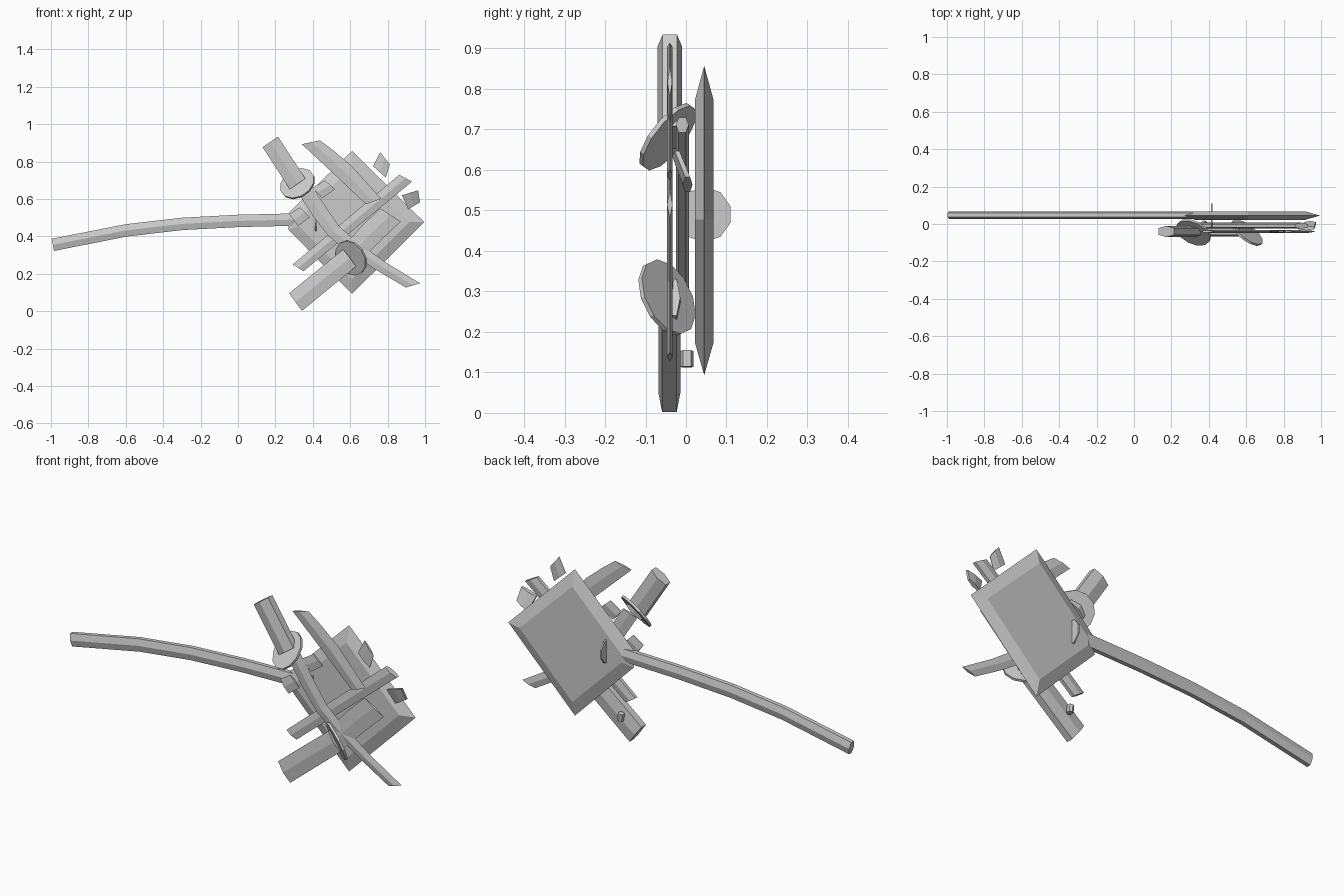
import bpy, bmesh, math
from mathutils import Vector

if "Cube" in bpy.data.objects:
    bpy.data.objects.remove(bpy.data.objects["Cube"])


def finish(name, bm):
    bmesh.ops.remove_doubles(bm, verts=bm.verts, dist=0.0004)
    bmesh.ops.recalc_face_normals(bm, faces=bm.faces)
    me = bpy.data.meshes.new(name)
    bm.to_mesh(me)
    bm.free()
    ob = bpy.data.objects.new(name, me)
    bpy.context.collection.objects.link(ob)
    return ob


def loft(name, left, right, y, flat, half):
    """Six-sided section swept between two (x, z) rails; flat = rim half depth, half = centre half depth."""
    bm = bmesh.new()
    ys = y if isinstance(y, (list, tuple)) else [y] * len(left)
    rings = []
    for (lx, lz), (rx, rz), yc in zip(left, right, ys):
        mx, mz = (lx + rx) / 2, (lz + rz) / 2
        sec = [(lx, -flat, lz), (mx, -half, mz), (rx, -flat, rz),
               (rx, flat, rz), (mx, half, mz), (lx, flat, lz)]
        rings.append([bm.verts.new((a, yc + b, c)) for a, b, c in sec])
    for a, b in zip(rings, rings[1:]):
        for i in range(6):
            j = (i + 1) % 6
            bm.faces.new((a[i], a[j], b[j], b[i]))
    bm.faces.new(rings[0])
    bm.faces.new(rings[-1])
    return finish(name, bm)


def disc(name, centre, normal, radius, thick, sides=12):
    bm = bmesh.new()
    bmesh.ops.create_cone(bm, cap_ends=True, segments=sides, radius1=radius, radius2=radius, depth=thick)
    rot = Vector(normal).to_track_quat('Z', 'Y').to_matrix()
    bmesh.ops.rotate(bm, verts=bm.verts, matrix=rot)
    bmesh.ops.translate(bm, verts=bm.verts, vec=centre)
    return finish(name, bm)


# Big square blade with sharpened rim
outer = [(.61, .857), (.995, .477), (.61, .093), (.27, .435), (.27, .525)]
inner = [(.61, .775), (.915, .477), (.61, .172), (.325, .455), (.325, .495)]
bm = bmesh.new()
rim = [bm.verts.new((x, .045, z)) for x, z in outer]
for s in (-.0225, .0225):
    face = [bm.verts.new((x, .045 + s, z)) for x, z in inner]
    bm.faces.new(face)
    for i in range(5):
        j = (i + 1) % 5
        bm.faces.new((rim[i], rim[j], face[j], face[i]))
finish("great_blade", bm)

# Curved haft of the big blade
path = [(-.99, .355), (-.6, .432), (-.3, .467), (0, .483), (.3, .49), (.42, .49)]
up, low = [], []
for i, p in enumerate(path):
    a, b = path[max(i - 1, 0)], path[min(i + 1, len(path) - 1)]
    d = (Vector(b) - Vector(a)).normalized() * .033
    up.append((p[0] - d.y, p[1] + d.x))
    low.append((p[0] + d.y, p[1] - d.x))
loft("great_haft", up, low, .048, .011, .02)
disc("haft_collar", (.415, .045, .49), (1, 0, 0), .068, .008, 10)

# Two crossed swords: grips, tilted guards, blades
loft("upper_grip", [(.132, .877), (.277, .652)], [(.214, .934), (.36, .709)], -.04, .018, .03)
loft("lower_grip", [(.273, .096), (.563, .331)], [(.342, .002), (.632, .24)], -.041, .018, .027)
disc("upper_guard", (.318, -.045, .682), (-.37, -.73, .58), .098, .012)
disc("lower_guard", (.604, -.047, .285), (-.56, -.74, -.37), .099, .012)
loft("upper_blade",
     [(.31, .65), (.40, .51), (.485, .40), (.58, .325), (.74, .22), (.898, .127)],
     [(.39, .68), (.465, .565), (.54, .455), (.636, .37), (.80, .255), (.973, .15)],
     -.04, 0, .007)
loft("lower_blade_stump", [(.555, .335), (.66, .455), (.76, .55)],
     [(.64, .255), (.76, .375), (.87, .48)], -.04, 0, .007)
loft("broken_blade_tip", [(.342, .893), (.42, .82), (.52, .727), (.684, .572)],
     [(.438, .914), (.51, .86), (.605, .78), (.765, .602)], -.04, 0, .007)

# Slim scabbard between the swords and the big blade
loft("scabbard", [(.293, .25), (.862, .73)], [(.35, .214), (.93, .693)], -.009, .009, .016)

# Loose metal chips
loft("chip_top", [(.76, .85), (.722, .775)], [(.812, .785), (.79, .715)], -.04, .001, .006)
loft("chip_right", [(.877, .62), (.91, .545)], [(.963, .647), (.973, .583)], (-.022, .004), .006, .012)
loft("chip_upper_left", [(.465, .70), (.40, .66)], [(.519, .652), (.449, .604)], -.04, .001, .006)
loft("chip_lower_left", [(.332, .556), (.273, .519)], [(.385, .503), (.321, .455)], -.04, .001, .006)
loft("chip_bottom", [(.36, .15), (.365, .112)], [(.385, .155), (.39, .115)], .002, .01, .016)
